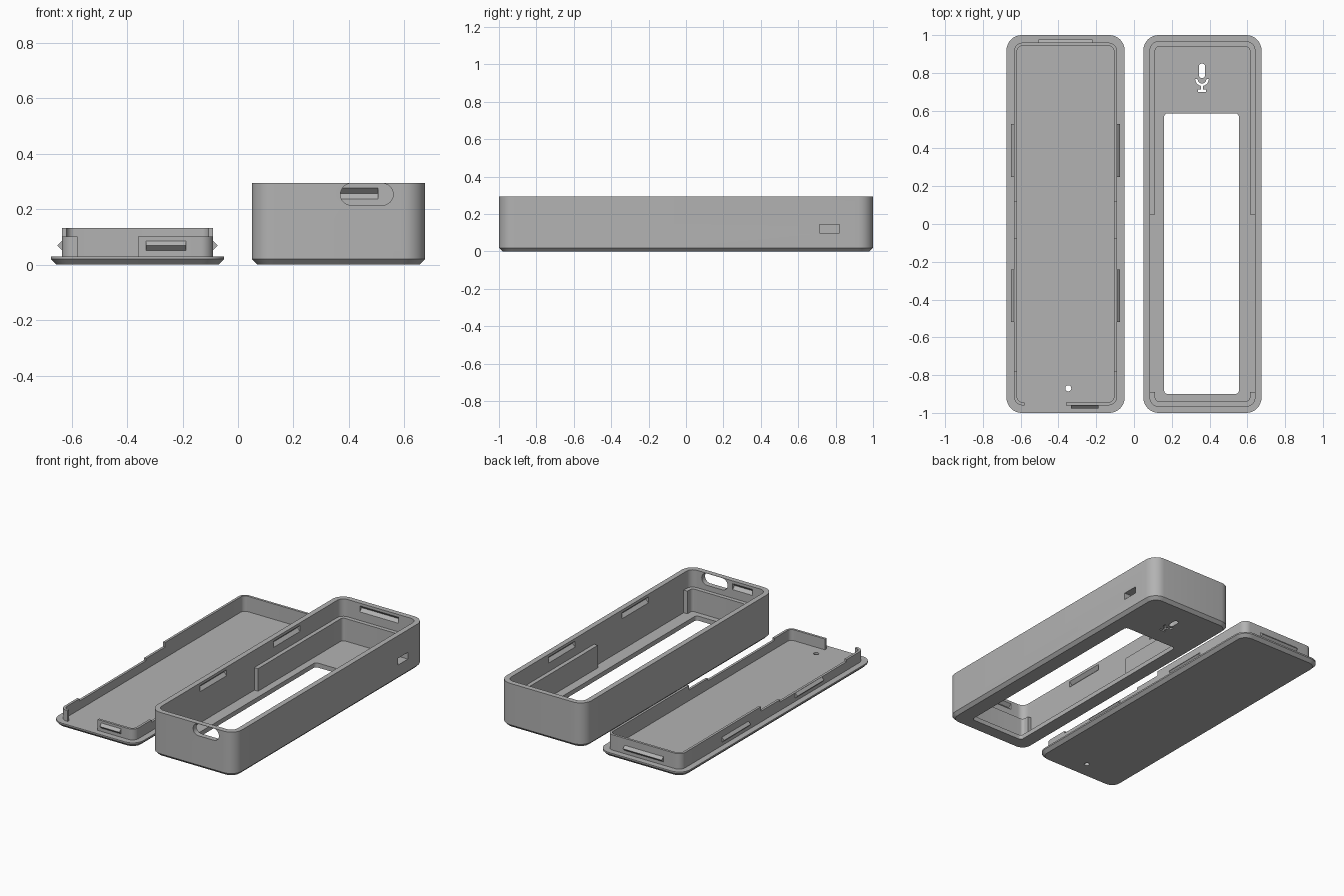
import bpy, bmesh
from math import sin, cos, pi
from mathutils import Matrix, Vector

if "Cube" in bpy.data.objects:
    bpy.data.objects.remove(bpy.data.objects["Cube"])

grey = bpy.data.materials.new("plain grey")
grey.use_nodes = True
colour = (0.45, 0.45, 0.45, 1)
grey.diffuse_color = colour
grey.node_tree.nodes["Principled BSDF"].inputs["Base Color"].default_value = colour


def rounded(cx, cy, hx, hy, r, n=8):
    """Outline of a rounded rectangle."""
    pts = []
    for q, (sx, sy) in enumerate([(1, 1), (-1, 1), (-1, -1), (1, -1)]):
        for i in range(n + 1):
            a = (q + i / n) * pi / 2
            pts.append((cx + sx * (hx - r) + r * cos(a), cy + sy * (hy - r) + r * sin(a)))
    return pts


def loft(name, layers, matrix=Matrix()):
    """Closed solid through a stack of (outline, z) layers."""
    bm = bmesh.new()
    rings = [[bm.verts.new((x, y, z)) for x, y in pts] for pts, z in layers]
    for a, b in zip(rings, rings[1:]):
        for i in range(len(a)):
            j = (i + 1) % len(a)
            bm.faces.new((a[i], a[j], b[j], b[i]))
    bm.faces.new(rings[0][::-1])
    bm.faces.new(rings[-1])
    bm.transform(matrix)
    bmesh.ops.recalc_face_normals(bm, faces=bm.faces)
    mesh = bpy.data.meshes.new(name)
    bm.to_mesh(mesh)
    bm.free()
    mesh.materials.append(grey)
    ob = bpy.data.objects.new(name, mesh)
    bpy.context.collection.objects.link(ob)
    return ob


def prism(name, pts, z0, z1, matrix=Matrix()):
    return loft(name, [(pts, z0), (pts, z1)], matrix)


def box(name, x0, x1, y0, y1, z0, z1):
    return prism(name, [(x0, y0), (x1, y0), (x1, y1), (x0, y1)], z0, z1)


def wedge(name, pos, out, length, depth, half):
    """Triangular ridge pointing along out, with its base sunk a little."""
    out, up = Vector(out), Vector((0, 0, 1))
    m = Matrix((out, up, out.cross(up))).transposed().to_4x4()
    m.translation = pos
    pts = [(-.008, -half), (0, -half), (depth, 0), (0, half), (-.008, half)]
    return prism(name, pts, -length / 2, length / 2, m)


def cut(ob, *cutters):
    for c in cutters:
        c.hide_render = True
        mod = ob.modifiers.new("cut", "BOOLEAN")
        mod.operation, mod.solver, mod.object = "DIFFERENCE", "EXACT", c
    deps = bpy.context.evaluated_depsgraph_get()
    mesh = bpy.data.meshes.new_from_object(ob.evaluated_get(deps))
    ob.modifiers.clear()
    ob.data = mesh
    for c in cutters:
        bpy.data.objects.remove(c)


def smooth(ob):
    bpy.ops.object.select_all(action="DESELECT")
    ob.select_set(True)
    bpy.context.view_layer.objects.active = ob
    bpy.ops.object.shade_smooth_by_angle(angle=pi / 6)


CX, HX, HY = .3625, .3125, 1.0


def outline(cx, inset, r):
    return rounded(cx, 0, HX - inset, HY - inset, r)


def catches(cx, inset, z, mirror, name, depth, half):
    """Snap ridges on all four sides; the same shapes cut the grooves."""
    obs = []
    for s in (-1, 1):
        for y in (-.38, .39):
            obs.append(wedge(name + "_side", (cx + s * (HX - inset), y, z), (s, 0, 0), .28, depth, half))
    obs.append(wedge(name + "_front", (cx + mirror * .1025, inset - HY, z), (0, -1, 0), .145, depth, half))
    obs.append(wedge(name + "_back", (cx, HY - inset, z), (0, 1, 0), .285, depth, half))
    return obs


# Case shell: chamfered base, cavity, and inner support ribs at both ends
case = loft("case_shell", [(outline(CX, .02, .06), 0), (outline(CX, 0, .08), .02),
                           (outline(CX, 0, .08), .295)])
cut(case, prism("upper_cavity", outline(CX, .035, .045), .18, .4))
cut(case, prism("lower_cavity", outline(CX, .062, .02), .03, .25))
cut(case, box("rib_gap", CX - HX + .035, CX + HX - .035, -.89, .05, .03, .25))

# Display window, cable port and side opening
cut(case, prism("window", rounded(.3575, -.157, .198, .743, .02), -.1, .1))
port = prism("cable_port", rounded(.465, .254, .095, .039, .0385), .9, 1.1, Matrix.Rotation(pi / 2, 4, "X"))
cut(case, port)
cut(case, box("side_opening", .58, .8, .715, .82, .1, .145))
cut(case, *catches(CX, .035, .257, -1, "groove", .02, .02))

# Microphone symbol cut through the floor
MX, MY = .36, .767
arc = [pi + pi * i / 12 for i in range(13)]
cup = [(MX + .036 * cos(a), MY + .036 * sin(a)) for a in arc]
cup += [(MX + .023 * cos(a), MY + .023 * sin(a)) for a in reversed(arc)]
cut(case, prism("capsule", rounded(MX, .811, .0165, .038, .016), -.1, .1))
cut(case, prism("cup", cup, -.1, .1))
cut(case, box("stem", MX - .006, MX + .006, .705, .74, -.1, .1))
cut(case, box("foot", MX - .022, MX + .022, .7, .711, -.1, .1))
smooth(case)

# Lid plate with a small reset hole
plate = loft("lid_plate", [(outline(-CX, .02, .06), 0), (outline(-CX, 0, .08), .02),
                           (outline(-CX, 0, .08), .03)])
cut(plate, prism("reset_hole", rounded(-.348, -.87, .016, .016, .0158, 5), -.1, .1))
smooth(plate)

# Lid lip: thin wall, stepped lower toward the front, open at the cable port
lip = prism("lid_lip", outline(-CX, .04, .045), .015, .132)
cut(lip, prism("lip_inside", outline(-CX, .056, .03), -.1, .3))
cut(lip, box("front_step", -.8, .0, -1.1, .12, .102, .3))
cut(lip, box("side_step", -.8, .0, -.78, -.08, .087, .3))
cut(lip, box("port_gap", -.58, -.36, -1.1, -.9, -.1, .3))
smooth(lip)

# Snap ridges on the lip
catches(-CX, .04, .069, 1, "snap", .017, .017)
